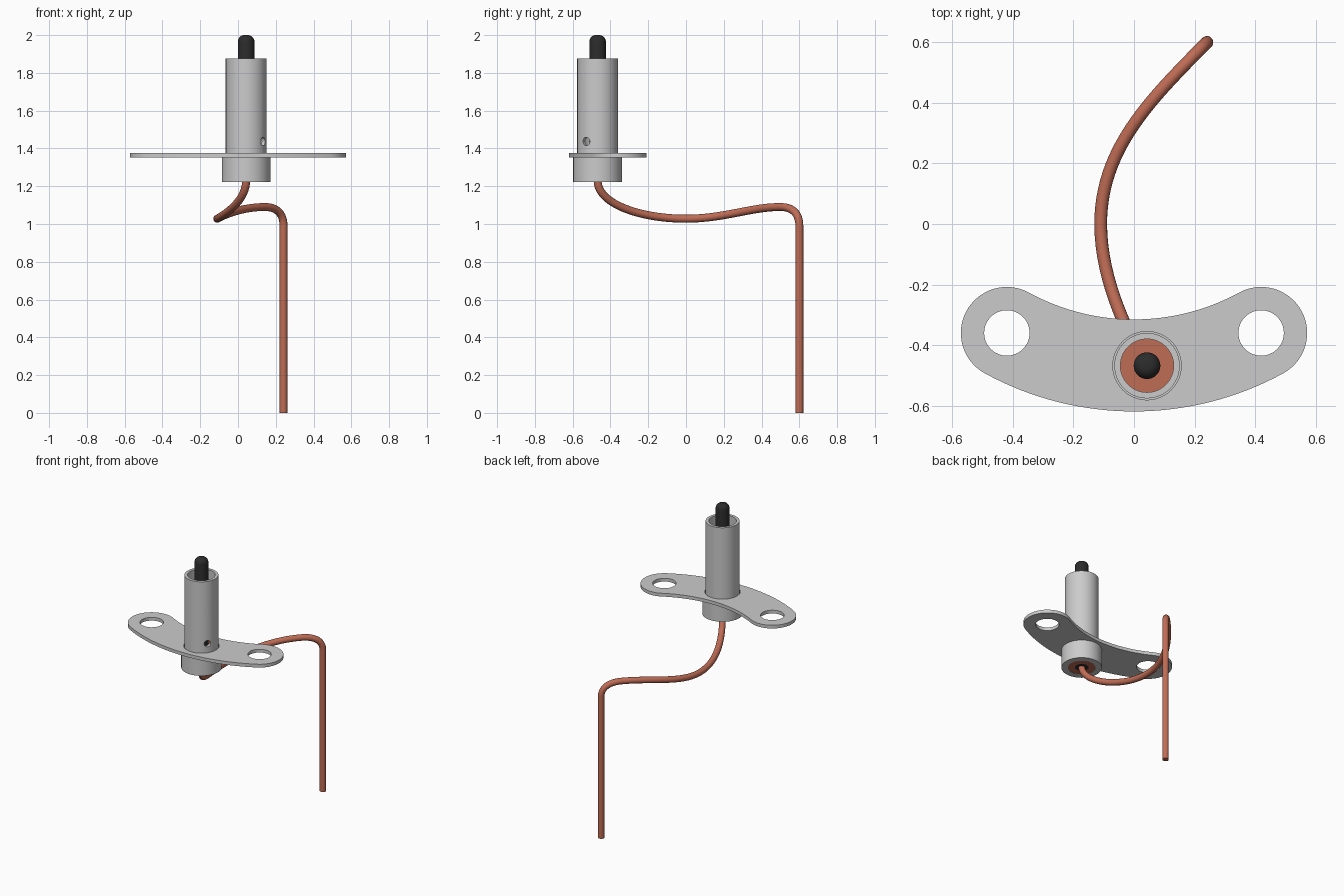
import bpy, bmesh
from math import sin, cos, radians, atan2, hypot, pi
from mathutils import Vector

if "Cube" in bpy.data.objects:
    bpy.data.objects.remove(bpy.data.objects["Cube"])

CX, CY = 0.043, -0.468          # axis of the tube


def material(name, rgb):
    m = bpy.data.materials.new(name)
    m.diffuse_color = (*rgb, 1)
    m.use_nodes = True
    m.node_tree.nodes["Principled BSDF"].inputs["Base Color"].default_value = m.diffuse_color
    return m


copper = material("copper", (0.52, 0.15, 0.09))
black = material("black", (0.025, 0.025, 0.025))


def finish(ob, mat=None):
    """Apply curves/modifiers to a mesh and smooth it with sharp edges kept."""
    bpy.ops.object.select_all(action='DESELECT')
    ob.select_set(True)
    bpy.context.view_layer.objects.active = ob
    bpy.ops.object.convert(target='MESH')
    ob = bpy.context.object
    bm = bmesh.new()
    bm.from_mesh(ob.data)
    bmesh.ops.remove_doubles(bm, verts=bm.verts, dist=1e-5)
    bmesh.ops.recalc_face_normals(bm, faces=bm.faces)
    bm.to_mesh(ob.data)
    bm.free()
    bpy.ops.object.shade_smooth_by_angle(angle=radians(30))
    if mat:
        ob.data.materials.clear()
        ob.data.materials.append(mat)
    return ob


def lathe(name, profile, steps=64):
    """Spin a closed (radius, z) profile around the tube axis."""
    bm = bmesh.new()
    vs = [bm.verts.new((r, 0, z)) for r, z in profile]
    es = [bm.edges.new((vs[i], vs[(i + 1) % len(vs)])) for i in range(len(vs))]
    bmesh.ops.spin(bm, geom=vs + es, cent=(0, 0, 0), axis=(0, 0, 1),
                   angle=2 * pi, steps=steps)
    bmesh.ops.remove_doubles(bm, verts=bm.verts, dist=1e-5)
    bmesh.ops.recalc_face_normals(bm, faces=bm.faces)
    me = bpy.data.meshes.new(name)
    bm.to_mesh(me)
    bm.free()
    ob = bpy.data.objects.new(name, me)
    bpy.context.collection.objects.link(ob)
    ob.location = (CX, CY, 0)
    return ob


def arc(cx, cy, r, a0, a1, n):
    return [(cx + r * cos(a0 + (a1 - a0) * i / n), cy + r * sin(a0 + (a1 - a0) * i / n))
            for i in range(n + 1)]


# Tube with its wider collar below the plate
body = lathe("tube_body", [(0.088, 1.223), (0.129, 1.223), (0.129, 1.352),
                           (0.108, 1.352), (0.108, 1.875), (0.088, 1.875)])

# Small side hole through one wall of the tube
ang = radians(-34)
d = Vector((cos(ang), sin(ang), 0))
bpy.ops.mesh.primitive_cylinder_add(
    vertices=32, radius=0.022, depth=0.08,
    location=Vector((CX, CY, 1.437)) + d * 0.1,
    rotation=d.to_track_quat('Z', 'Y').to_euler())
cutter = bpy.context.object
cutter.hide_render = True
mod = body.modifiers.new("side_hole", 'BOOLEAN')
mod.object = cutter
mod.solver = 'EXACT'
finish(body)
bpy.data.objects.remove(cutter)

# Insulating bushing between tube and pin
finish(lathe("bushing", [(0.043, 1.225), (0.0885, 1.225),
                         (0.0885, 1.39), (0.043, 1.39)]), copper)

# Pin with rounded tip
tip = arc(0.009, 1.965, 0.035, 0, pi / 2, 8)
finish(lathe("centre_pin", [(0, 1.225), (0.044, 1.225)] + tip + [(0, 2.0)], 48), black)

# Curved mounting plate: concentric arcs joined by round ears
EX, EY, ER, AY = 0.42, -0.36, 0.152, 0.409
R = hypot(EX, EY - AY)
t = atan2(EY - AY, EX)
outline = (arc(0, AY, R + ER, -pi - t, t, 32)[:-1]
           + arc(EX, EY, ER, t, t + pi, 32)[:-1]
           + arc(0, AY, R - ER, t, -pi - t, 32)[:-1]
           + arc(-EX, EY, ER, -t, pi - t, 32)[:-1])
holes = [arc(x, y, r, 0, 2 * pi, 48)[:-1]
         for x, y, r in ((EX, EY, 0.075), (-EX, EY, 0.075), (CX, CY, 0.113))]
cu = bpy.data.curves.new("mounting_plate", 'CURVE')
cu.dimensions = '2D'
cu.fill_mode = 'BOTH'
cu.extrude = 0.0115
for loop in [outline] + holes:
    sp = cu.splines.new('POLY')
    sp.points.add(len(loop) - 1)
    for p, (x, y) in zip(sp.points, loop):
        p.co = (x, y, 0, 1)
    sp.use_cyclic_u = True
plate = bpy.data.objects.new("mounting_plate", cu)
bpy.context.collection.objects.link(plate)
plate.location.z = 1.3635
finish(plate)

# Bent wire: (point, left handle, right handle)
path = [((CX, CY, 1.23), (CX, CY, 1.33), (CX, CY, 1.105)),
        ((-0.11, 0, 1.028), (-0.11, -0.24, 1.028), (-0.11, 0.2, 1.028)),
        ((0.143, 0.5, 1.09), (-0.005, 0.345, 1.09), (0.205, 0.565, 1.09)),
        ((0.241, 0.6, 0.99), (0.241, 0.6, 1.055), (0.241, 0.6, 0.8)),
        ((0.241, 0.6, 0), (0.241, 0.6, 0.2), (0.241, 0.6, -0.1))]
cu = bpy.data.curves.new("lead_wire", 'CURVE')
cu.dimensions = '3D'
cu.bevel_depth = 0.021
cu.bevel_resolution = 6
cu.resolution_u = 20
cu.use_fill_caps = True
sp = cu.splines.new('BEZIER')
sp.bezier_points.add(len(path) - 1)
for bp, (co, hl, hr) in zip(sp.bezier_points, path):
    bp.handle_left_type = bp.handle_right_type = 'FREE'
    bp.co, bp.handle_left, bp.handle_right = co, hl, hr
wire = bpy.data.objects.new("lead_wire", cu)
bpy.context.collection.objects.link(wire)
finish(wire, copper)
